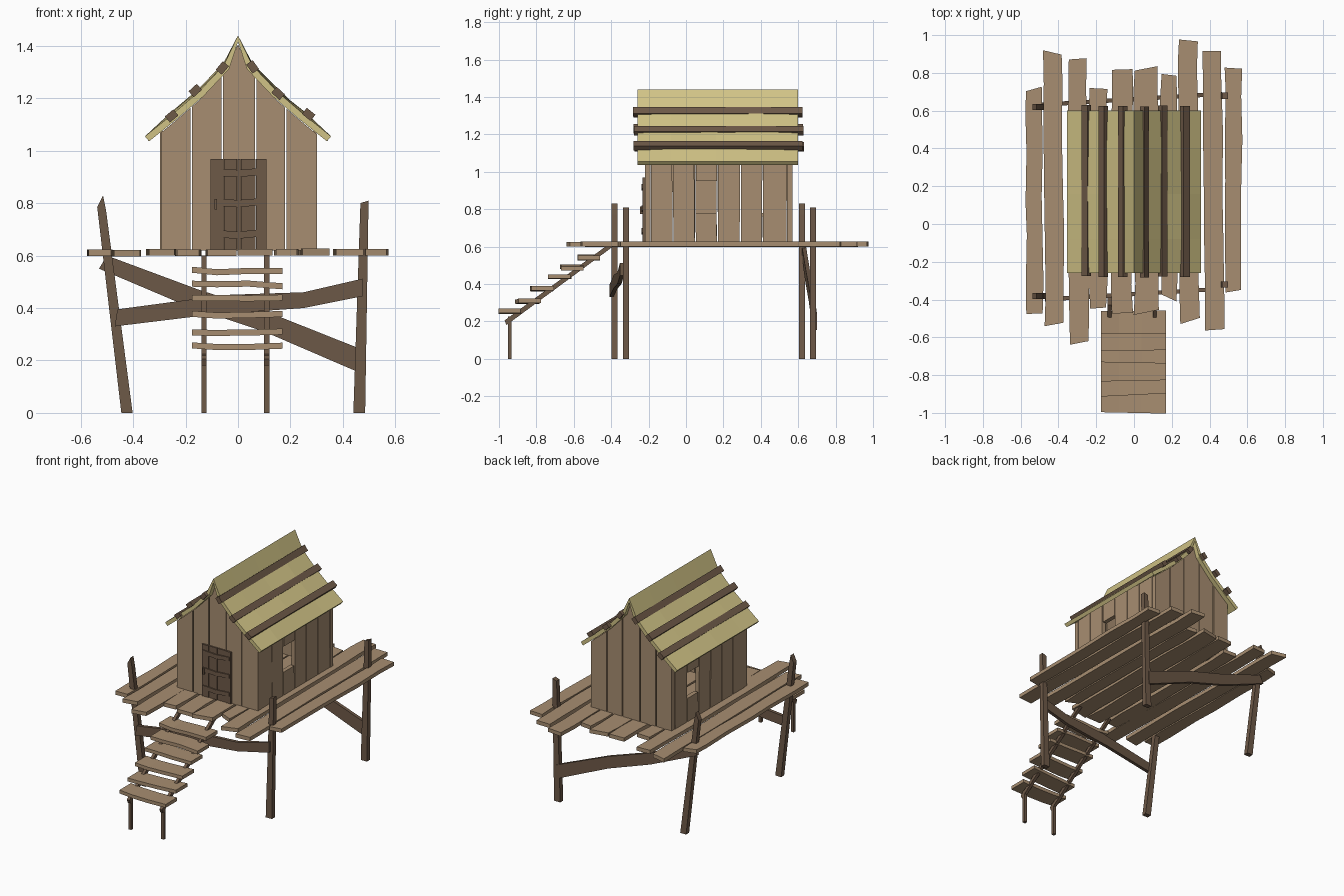
import bpy, bmesh, math, random
from mathutils import Vector

random.seed(4)
if "Cube" in bpy.data.objects:
    bpy.data.objects.remove(bpy.data.objects["Cube"], do_unlink=True)


def material(name, rgb):
    m = bpy.data.materials.new(name)
    m.use_nodes = True
    m.diffuse_color = (*rgb, 1)
    bsdf = next(n for n in m.node_tree.nodes if n.type == 'BSDF_PRINCIPLED')
    bsdf.inputs["Base Color"].default_value = (*rgb, 1)
    bsdf.inputs["Roughness"].default_value = 0.9
    return m


WOOD = material("weathered_wood", (0.39, 0.27, 0.165))
DARK = material("dark_wood", (0.155, 0.10, 0.064))
STRAW = material("straw_thatch", (0.64, 0.55, 0.24))


def finish(name, bm, mat):
    bmesh.ops.recalc_face_normals(bm, faces=bm.faces)
    mesh = bpy.data.meshes.new(name)
    bm.to_mesh(mesh)
    bm.free()
    mesh.materials.append(mat)
    ob = bpy.data.objects.new(name, mesh)
    bpy.context.collection.objects.link(ob)
    return ob


def prism(name, outline, axis, lo, hi, mat, shear=0):
    """Extrude a 2D outline along an axis; shear slides it in y as x grows."""
    place = {'x': lambda u, v, d: (d, u, v),
             'y': lambda u, v, d: (u, d + shear * u, v),
             'z': lambda u, v, d: (u, v, d)}[axis]
    bm = bmesh.new()
    a = [bm.verts.new(place(u, v, lo)) for u, v in outline]
    b = [bm.verts.new(place(u, v, hi)) for u, v in outline]
    bm.faces.new(a)
    bm.faces.new(b[::-1])
    n = len(a)
    for i in range(n):
        bm.faces.new((a[i], b[i], b[(i + 1) % n], a[(i + 1) % n]))
    return finish(name, bm, mat)


def rect(u0, u1, v0, v1):
    return [(u0, v0), (u1, v0), (u1, v1), (u0, v1)]


def wobble(amount):
    return random.uniform(-amount, amount)


# Roof profile, shared by the thatch, gables and battens
PROFILE = [(0, 1.44), (0.055, 1.325), (0.15, 1.225), (0.255, 1.135), (0.355, 1.055)]


def roof_z(x):
    x = abs(x)
    for (x0, z0), (x1, z1) in zip(PROFILE, PROFILE[1:]):
        if x <= x1:
            return z0 + (z1 - z0) * (x - x0) / (x1 - x0)
    return PROFILE[-1][1]


# Deck boards: x at front, x at back, width, front y, back y
BOARDS = [(-0.525, -0.532, 0.085, -0.46, 0.72), (-0.42, -0.43, 0.10, -0.54, 0.90),
          (-0.29, -0.30, 0.10, -0.63, 0.86), (-0.19, -0.19, 0.09, -0.44, 0.73),
          (-0.065, -0.065, 0.11, -0.47, 0.81), (0.065, 0.065, 0.125, -0.47, 0.83),
          (0.185, 0.185, 0.085, -0.39, 0.79), (0.295, 0.285, 0.10, -0.51, 0.98),
          (0.428, 0.412, 0.10, -0.55, 0.90), (0.527, 0.527, 0.085, -0.36, 0.81)]
for i, (xf, xb, w, y0, y1) in enumerate(BOARDS):
    left, right = [], []
    for t in (0, 0.12, 0.35, 0.5, 0.7, 0.9, 1):
        x, y = xf + (xb - xf) * t, y0 + (y1 - y0) * t
        left.append((x - w / 2 + wobble(0.005), y + wobble(0.02)))
        right.append((x + w / 2 + wobble(0.005), y + wobble(0.02)))
    drop = wobble(0.003)
    prism(f"deck_board_{i}", left + right[::-1], 'z', 0.599 + drop, 0.624 + drop, WOOD)

# Posts: a leaning pair on the right side, straighter pair on the left
LEANING = [(-0.445, 0), (-0.402, 0), (-0.503, 0.77), (-0.515, 0.83), (-0.537, 0.785)]
STRAIGHT = [(0.44, 0), (0.485, 0), (0.498, 0.81), (0.467, 0.80)]
for end, shift in (("front", 0), ("back", 1)):
    prism(f"{end}_right_post", LEANING, 'y', shift - 0.397, shift - 0.365, DARK)
    prism(f"{end}_left_post", STRAIGHT, 'y', shift - 0.337, shift - 0.305, DARK)

# Cross braces between the posts
prism("front_brace", [(-0.47, 0.33), (-0.1, 0.375), (0.25, 0.4), (0.475, 0.445),
                      (0.475, 0.512), (0.25, 0.46), (-0.05, 0.45), (-0.46, 0.395)],
      'y', -0.382, -0.36, DARK, 0.06)
prism("back_brace", [(-0.53, 0.55), (-0.2, 0.41), (0.1, 0.31), (0.46, 0.155),
                     (0.465, 0.245), (0.1, 0.39), (-0.15, 0.47), (-0.5, 0.60)],
      'y', 0.65, 0.672, DARK, 0.06)

# Stairs: stringers, legs and six worn treads
for side, x in (("right", -0.13), ("left", 0.11)):
    prism(f"{side}_stringer", [(-0.39, 0.60), (-0.43, 0.60), (-0.97, 0.205), (-0.96, 0.18)],
          'x', x - 0.01, x + 0.01, DARK)
    prism(f"{side}_stair_leg", rect(-0.952, -0.932, 0, 0.225), 'x', x - 0.01, x + 0.01, DARK)
TREADS = [(-0.52, 0.54), (-0.61, 0.487), (-0.675, 0.435), (-0.77, 0.372),
          (-0.845, 0.308), (-0.94, 0.252)]
for i, (y, z) in enumerate(TREADS):
    xs = (-0.175, -0.08, 0.04, 0.17)
    sag = [wobble(0.006) for _ in xs]
    under = [(x, z - 0.011 + s) for x, s in zip(xs, sag)]
    over = [(x, z + 0.012 + s) for x, s in zip(xs, sag)]
    prism(f"stair_tread_{i}", under + over[::-1], 'y', y - 0.06, y + 0.06, WOOD, wobble(0.05))

# Gable walls: vertical boards cut to the roof line
GABLE = [-0.297, -0.178, -0.06, 0.068, 0.182, 0.305]
for end, y in (("front", -0.22), ("back", 0.54)):
    for i, (a, b) in enumerate(zip(GABLE, GABLE[1:])):
        a, b = a + 0.003, b - 0.003
        cuts = sorted({a, b, *(s * x for x, _ in PROFILE for s in (-1, 1) if a < s * x < b)})
        top = [(x, roof_z(x) - 0.035) for x in cuts]
        prism(f"{end}_wall_board_{i}", [(a, 0.62), (b, 0.62)] + top[::-1],
              'y', y, y + 0.03, WOOD)

# Side walls: one board on each side is split to leave a window
SIDE = [-0.19, -0.07, 0.05, 0.168, 0.29, 0.41, 0.54]
for side, x, window in (("left", 0.272, 2), ("right", -0.297, 4)):
    for i, (a, b) in enumerate(zip(SIDE, SIDE[1:])):
        spans = [(0.62, 0.78), (0.95, 1.075)] if i == window else [(0.62, 1.075)]
        for k, (z0, z1) in enumerate(spans):
            lean = wobble(0.004)
            prism(f"{side}_wall_board_{i}_{k}",
                  [(a + 0.003, z0), (b - 0.003, z0), (b - 0.003 + lean, z1), (a + 0.003 + lean, z1)],
                  'x', x, x + 0.028, WOOD)

# Door: boards with cross battens and a handle
DOOR = [-0.105, -0.055, -0.003, 0.01, 0.068, 0.11]
for i, (a, b) in enumerate(zip(DOOR, DOOR[1:])):
    prism(f"door_board_{i}", rect(a + 0.001, b - 0.001, 0.624, 0.968),
          'y', -0.232 + 0.003 * (i % 2), -0.218, DARK)
for i, z in enumerate((0.67, 0.79, 0.905)):
    prism(f"door_batten_{i}", [(-0.095, z), (0, z - 0.006), (0.1, z + 0.004),
                               (0.1, z + 0.03), (0, z + 0.022), (-0.095, z + 0.028)],
          'y', -0.237, -0.228, DARK)
prism("door_handle", rect(-0.09, -0.08, 0.775, 0.815), 'y', -0.245, -0.23, DARK)

# Thatch: a sagging sheet with uneven middle rows
bm = bmesh.new()
section = [(-x, z) for x, z in PROFILE[:0:-1]] + PROFILE
rows = []
for y in (-0.26, -0.08, 0.16, 0.40, 0.60):
    inner = -0.2 < y < 0.5
    rows.append([bm.verts.new((x, y, z + (0.008 + wobble(0.006)
                 if inner and 0 < abs(x) < 0.3 else 0))) for x, z in section])
for r0, r1 in zip(rows, rows[1:]):
    for i in range(len(section) - 1):
        bm.faces.new((r0[i], r0[i + 1], r1[i + 1], r1[i]))
roof = finish("thatched_roof", bm, STRAW)
if roof.data.polygons[0].normal.z < 0:
    roof.data.flip_normals()
solid = roof.modifiers.new("thickness", 'SOLIDIFY')
solid.thickness = 0.025
solid.offset = -1

# Roof battens, some half buried in the thatch
for i, (x, lift) in enumerate([(-0.255, -0.003), (-0.155, 0.012), (-0.062, -0.003),
                               (0.058, -0.003), (0.155, -0.003), (0.262, 0.012)]):
    slope = Vector((0.02, roof_z(x + 0.01) - roof_z(x - 0.01))).normalized()
    normal = Vector((-slope.y, slope.x))
    mid = Vector((x, roof_z(x))) + normal * lift
    corners = [mid + slope * u * 0.021 + normal * v * 0.015
               for u, v in ((-1, -1), (1, -1), (1, 1), (-1, 1))]
    slide = wobble(0.008)
    prism(f"roof_batten_{i}", [tuple(c) for c in corners],
          'y', -0.275 + slide, 0.63 + slide, DARK)
